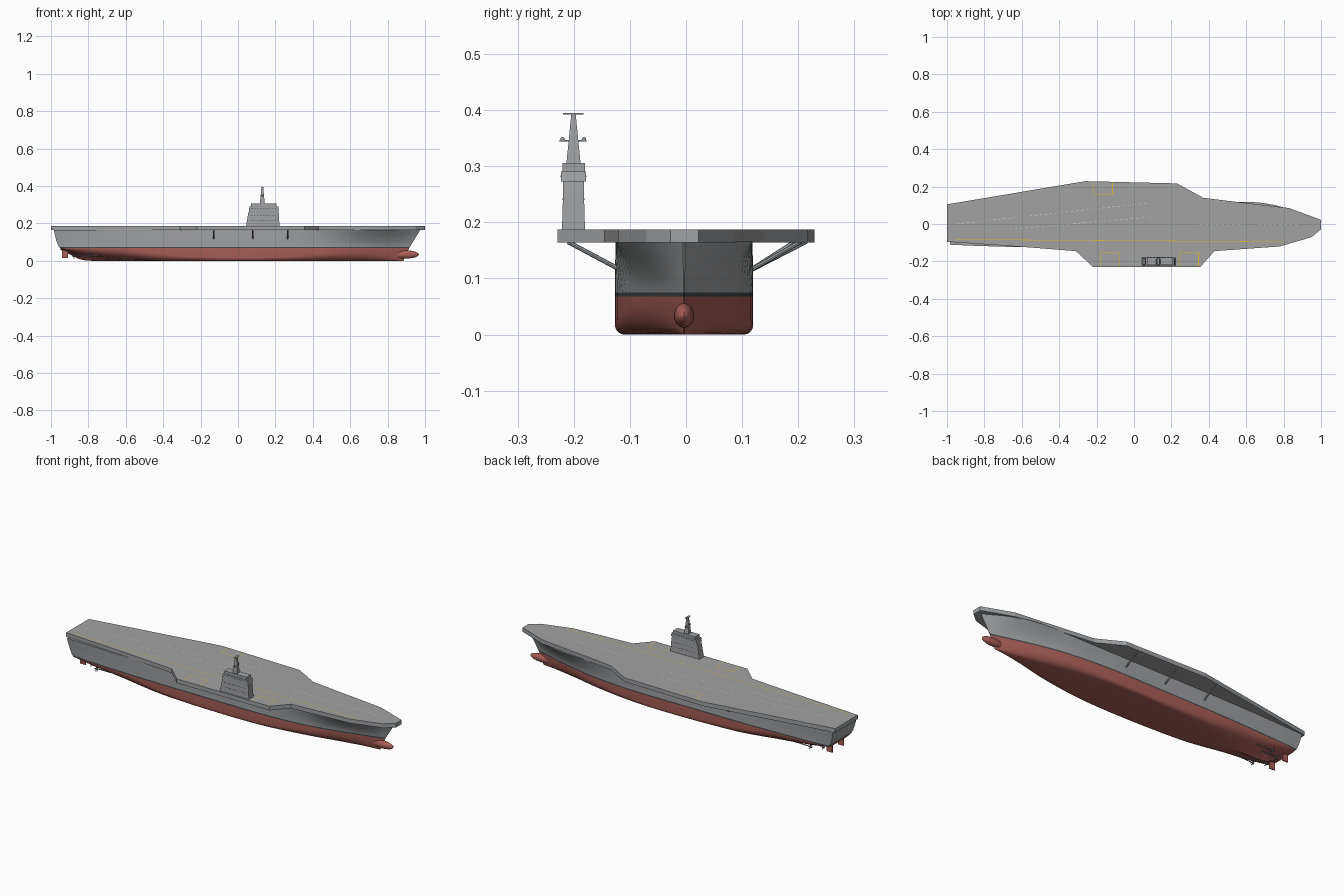
import bpy, bmesh, math
from mathutils import Matrix, Vector

if "Cube" in bpy.data.objects:
    bpy.data.objects.remove(bpy.data.objects["Cube"])


def material(name, rgb):
    m = bpy.data.materials.new(name)
    m.use_nodes = True
    m.diffuse_color = (*rgb, 1)
    m.node_tree.nodes["Principled BSDF"].inputs["Base Color"].default_value = (*rgb, 1)
    return m


HULL = material("hull grey", (0.35, 0.355, 0.365))
DECK = material("deck grey", (0.36, 0.36, 0.36))
RED = material("bottom red", (0.40, 0.115, 0.095))
DARK = material("dark stripe", (0.06, 0.065, 0.07))
YELLOW = material("yellow paint", (0.75, 0.52, 0.04))
WHITE = material("white paint", (0.8, 0.8, 0.8))
METAL = material("metal grey", (0.30, 0.30, 0.30))


def finish(bm, name, mats, smooth=False):
    bmesh.ops.recalc_face_normals(bm, faces=bm.faces)
    me = bpy.data.meshes.new(name)
    bm.to_mesh(me)
    bm.free()
    ob = bpy.data.objects.new(name, me)
    bpy.context.collection.objects.link(ob)
    for m in mats:
        me.materials.append(m)
    if smooth:
        bpy.ops.object.select_all(action="DESELECT")
        ob.select_set(True)
        bpy.context.view_layer.objects.active = ob
        bpy.ops.object.shade_smooth_by_angle(angle=math.radians(35))


def block(bm, x0, x1, y0, y1, z0, z1, inset=(0, 0, 0)):
    """Box whose top is drawn in by (aft, forward, both sides)."""
    a, f, s = inset
    low = [bm.verts.new(p) for p in ((x0, y0, z0), (x1, y0, z0), (x1, y1, z0), (x0, y1, z0))]
    top = [bm.verts.new(p) for p in ((x0 + a, y0 + s, z1), (x1 - f, y0 + s, z1),
                                     (x1 - f, y1 - s, z1), (x0 + a, y1 - s, z1))]
    bm.faces.new(low)
    bm.faces.new(top)
    for i in range(4):
        j = (i + 1) % 4
        bm.faces.new((low[i], low[j], top[j], top[i]))


def rod(bm, a, b, r, r2=None, n=8):
    a, b = Vector(a), Vector(b)
    mat = (b - a).to_track_quat("Z", "Y").to_matrix().to_4x4()
    mat.translation = (a + b) / 2
    bmesh.ops.create_cone(bm, cap_ends=True, segments=n, radius1=r,
                          radius2=r if r2 is None else r2, depth=(b - a).length, matrix=mat)


# Hull: stations of x at deck / waterline / keel, half widths, keel z, bilge z, bilge height
CY, ZD, ZS, ZW = -0.0035, 0.166, 0.075, 0.068
stations = [
    (-0.985, -0.95, -0.945, 0.107, 0.098, 0.03, 0.06, 0.06, 1),
    (-0.90, -0.89, -0.89, 0.111, 0.104, 0.03, 0.03, 0.045, 1),
    (-0.82, -0.82, -0.82, 0.114, 0.108, 0.03, 0.003, 0.03, 1),
    (-0.65, -0.65, -0.65, 0.119, 0.115, 0.04, 0, 0.012, 1),
    (-0.40, -0.40, -0.40, 0.122, 0.121, 0.08, 0, 0, 0.5),
    (-0.10, -0.10, -0.10, 0.122, 0.122, 0.105, 0, 0, 0.27),
    (0.22, 0.22, 0.22, 0.122, 0.122, 0.10, 0, 0, 0.3),
    (0.48, 0.48, 0.48, 0.122, 0.104, 0.062, 0, 0, 0.65),
    (0.68, 0.67, 0.66, 0.117, 0.068, 0.028, 0, 0, 0.95),
    (0.84, 0.81, 0.79, 0.078, 0.031, 0.01, 0, 0, 1),
    (0.975, 0.915, 0.885, 0.002, 0.001, 0.0005, 0, 0, 1),
]


def spline(rows, steps):
    """Catmull-Rom rows between the given rows."""
    for i in range(len(rows) - 1):
        quad = [rows[max(i - 1, 0)], rows[i], rows[i + 1], rows[min(i + 2, len(rows) - 1)]]
        for k in range(steps):
            t = k / steps
            yield [0.5 * (2 * b + (c - a) * t + (2 * a - 5 * b + 4 * c - d) * t * t
                          + (3 * b - a - 3 * c + d) * t ** 3) for a, b, c, d in zip(*quad)]
    yield rows[-1]


def section(row):
    xd, xw, xk, dw, ww, bw, k, bz, f = row
    k, bz = max(k, 0), max(bz, 0)
    pts = []
    for i in range(6):
        a = i / 5 * math.pi / 2
        pts.append((bw + (ww - bw) * math.sin(a), bz + min(f, 0.97) * (ZW - bz) * (1 - math.cos(a))))
    pts += [(ww, ZW), (ww, ZS)]
    for t in (0.33, 0.66, 1):
        pts.append((ww + (dw - ww) * t ** 1.4, ZS + (ZD - ZS) * t))
    full = [(-y, z) for y, z in reversed(pts)] + [(0, k)] + pts
    out = []
    for y, z in full:
        rise = max(0, (z - ZW) / (ZD - ZW)) ** (0.55 if xd < 0 else 1)
        x = xk + (xw - xk) * z / ZW if z < ZW else xw + (xd - xw) * rise
        out.append((x, y + CY, z))
    return out


bm = bmesh.new()
rings = [[bm.verts.new(p) for p in section(r)] for r in spline(stations, 4)]
for r, s in zip(rings, rings[1:]):
    for i in range(len(r) - 1):
        bm.faces.new((r[i], r[i + 1], s[i + 1], s[i]))
    bm.faces.new((r[-1], r[0], s[0], s[-1]))
# Transom and stem are closed strip by strip between the two sides
for r in (rings[0], rings[-1]):
    for i in range(len(r) // 2):
        bm.faces.new(dict.fromkeys((r[i], r[i + 1], r[-2 - i], r[-1 - i])))
for f in bm.faces:
    z = f.calc_center_median().z
    f.material_index = 0 if z > ZS else 1 if z > ZW else 2
finish(bm, "hull", [HULL, DARK, RED], True)

# Bulbous bow
bm = bmesh.new()
bmesh.ops.create_uvsphere(bm, u_segments=24, v_segments=14, radius=1)
for v in bm.verts:
    v.co = Vector((0.895 + v.co.x * 0.072, CY + v.co.y * 0.018, 0.034 + v.co.z * 0.022))
finish(bm, "bow_bulb", [RED], True)

# Flight deck slab
outline = [(-1, 0.105), (-0.26, 0.229), (0.23, 0.217), (0.37, 0.14), (0.55, 0.118), (0.83, 0.085),
           (1, 0.022), (1, -0.028), (0.95, -0.07), (0.78, -0.12), (0.43, -0.145), (0.355, -0.229),
           (-0.22, -0.229), (-0.31, -0.145), (-0.6, -0.122), (-1, -0.095)]
bm = bmesh.new()
base = bm.faces.new([bm.verts.new((x, y, 0.164)) for x, y in outline])
new = bmesh.ops.extrude_face_region(bm, geom=[base])["geom"]
bmesh.ops.translate(bm, vec=(0, 0, 0.023), verts=[v for v in new if isinstance(v, bmesh.types.BMVert)])
bmesh.ops.recalc_face_normals(bm, faces=bm.faces)
for f in bm.faces:
    f.material_index = 1 if f.normal.z > 0.5 else 0
finish(bm, "flight_deck", [HULL, DECK])

# Struts below the overhangs
bm = bmesh.new()
for x in (-0.13, 0.08, 0.265):
    rod(bm, (x, -0.12, 0.117), (x, -0.21, 0.165), 0.004)
for x, y in ((-0.35, 0.195), (-0.1, 0.215), (0.15, 0.205)):
    rod(bm, (x, 0.112, 0.113), (x, y, 0.166), 0.004)
finish(bm, "deck_struts", [HULL])

# Island superstructure
bm = bmesh.new()
block(bm, 0.043, 0.222, -0.221, -0.18, 0.186, 0.256, (0.012, 0.004, 0.002))
block(bm, 0.056, 0.217, -0.219, -0.182, 0.256, 0.273, (0.004, 0.002, 0))
block(bm, 0.058, 0.219, -0.223, -0.178, 0.273, 0.291, (0.004, 0.004, 0))
block(bm, 0.07, 0.206, -0.22, -0.18, 0.291, 0.306)
finish(bm, "island", [HULL])

# Thin window bands on the island
bm = bmesh.new()
for z, y in ((0.215, 0.0200), (0.24, 0.0193), (0.281, 0.0229)):
    for i in range(9):
        x = 0.07 + i * 0.0155
        block(bm, x, x + 0.009, -0.2005 - y, -0.2005 + y, z, z + 0.0025)
finish(bm, "island_windows", [DARK])

# Mast with yards and sensor domes
bm = bmesh.new()
block(bm, 0.117, 0.143, -0.213, -0.188, 0.306, 0.392, (0.008, 0.008, 0.0085))
block(bm, 0.126, 0.134, -0.225, -0.177, 0.344, 0.347)
block(bm, 0.124, 0.136, -0.219, -0.183, 0.392, 0.395)
finish(bm, "mast", [HULL])
bm = bmesh.new()
for y in (-0.22, -0.182):
    bmesh.ops.create_uvsphere(bm, u_segments=10, v_segments=6, radius=0.004,
                              matrix=Matrix.Translation((0.13, y, 0.348)))
finish(bm, "mast_domes", [HULL], True)

# Shafts, struts, propellers and rudders
shafts, rudders = bmesh.new(), bmesh.new()
for y in (-0.075, -0.04, 0.04, 0.075):
    x = -0.825 if abs(y) > 0.05 else -0.88
    y += CY
    rod(shafts, (x, y, 0.026), (x + 0.26, y, 0.03), 0.0025)
    rod(shafts, (x - 0.008, y, 0.026), (x + 0.008, y, 0.026), 0.002, 0.005)
    rod(shafts, (x + 0.03, y, 0.026), (x + 0.03, y, 0.06), 0.002)
    for k in range(5):
        a = k * math.tau / 5
        rod(shafts, (x, y, 0.026), (x + 0.003, y + 0.014 * math.sin(a), 0.026 + 0.014 * math.cos(a)),
            0.0015, 0.003, 6)
for y in (-0.05, 0.05):
    block(rudders, -0.942, -0.908, y + CY - 0.003, y + CY + 0.003, 0.015, 0.07)
finish(shafts, "propeller_shafts", [METAL])
finish(rudders, "rudders", [RED])

# Painted deck lines
yellow, white = bmesh.new(), bmesh.new()


def stripe(bm, a, b, dash=0, width=0.003):
    a, b = Vector((*a, 0.1875)), Vector((*b, 0.1875))
    d = (b - a).normalized()
    side = Vector((-d.y, d.x, 0)) * width / 2
    n = int((b - a).length / (dash * 2)) if dash else 1
    size = dash or (b - a).length
    for i in range(n):
        p = a + d * i * size * 2
        q = p + d * size
        bm.faces.new([bm.verts.new(c) for c in (p - side, q - side, q + side, p + side)])


stripe(yellow, (-0.95, -0.083), (0.8, -0.095))
stripe(white, (0.3, 0.0), (0.9, -0.005), 0.014, 0.002)
stripe(white, (-0.95, 0.0), (0.1, 0.115), 0.014, 0.002)
stripe(white, (-0.69, -0.03), (0.13, 0.04), 0.014, 0.002)
# Lift outlines: aft and forward on the right, one on the left
for x0, x1, inner, edge in ((-0.18, -0.08, -0.152, -0.226), (0.245, 0.345, -0.152, -0.226),
                            (-0.215, -0.115, 0.16, 0.224)):
    stripe(yellow, (x0, inner), (x1, inner))
    for x in (x0, x1):
        stripe(yellow, (x, inner), (x, edge))
finish(yellow, "yellow_lines", [YELLOW])
finish(white, "white_lines", [WHITE])
